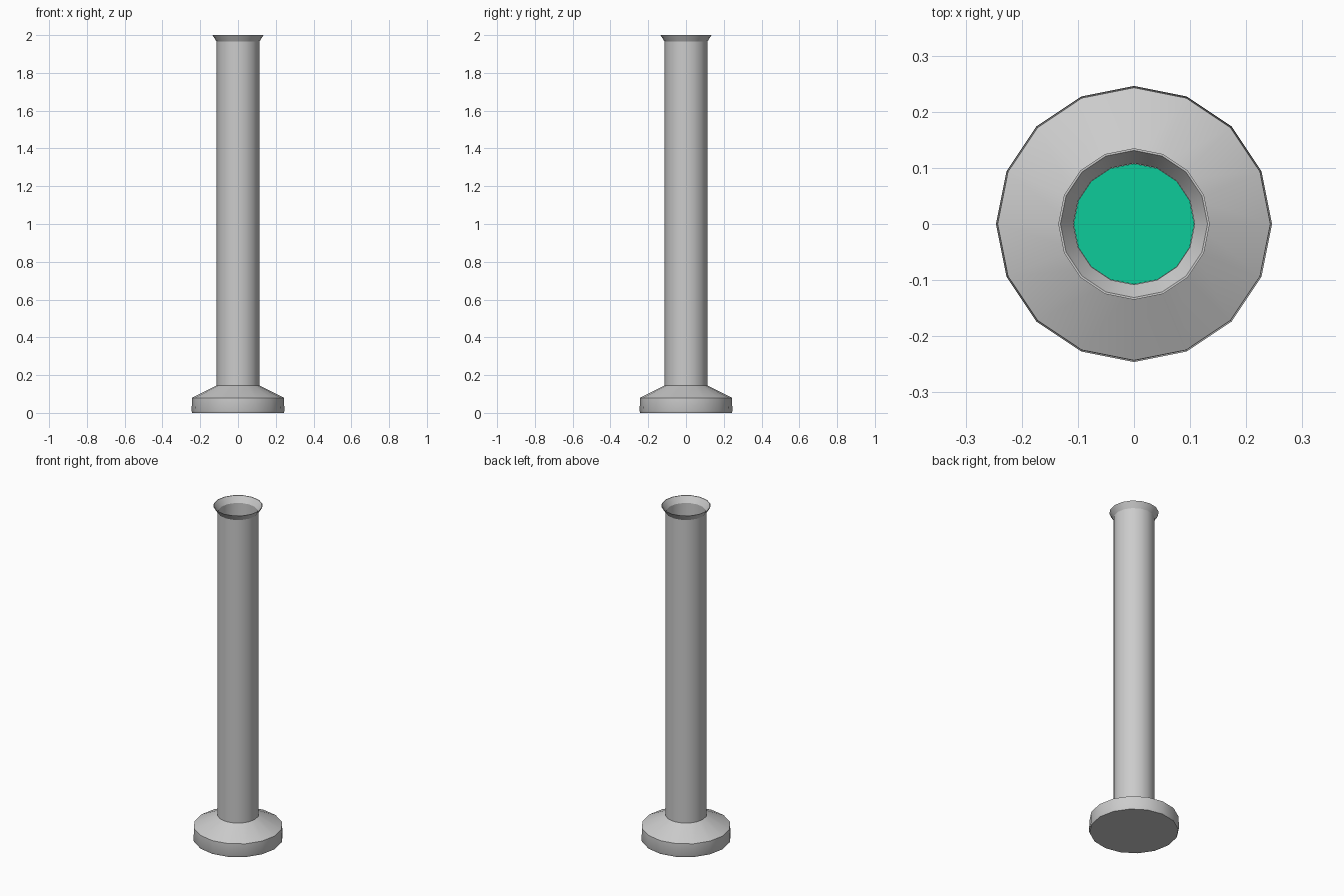
import bpy, bmesh, math

if "Cube" in bpy.data.objects:
    bpy.data.objects.remove(bpy.data.objects["Cube"])

SIDES = 16


def lathe(name, profile):
    """Spin a (radius, z) profile around z; both ends are capped."""
    bm = bmesh.new()
    rings = []
    for r, z in profile:
        rings.append([bm.verts.new((r * math.cos(2 * math.pi * i / SIDES),
                                    r * math.sin(2 * math.pi * i / SIDES), z))
                      for i in range(SIDES)])
    for a, b in zip(rings, rings[1:]):
        for i in range(SIDES):
            j = (i + 1) % SIDES
            bm.faces.new((a[i], a[j], b[j], b[i]))
    bm.faces.new(rings[0][::-1])
    bm.faces.new(rings[-1])
    mesh = bpy.data.meshes.new(name)
    bm.to_mesh(mesh)
    bm.free()
    obj = bpy.data.objects.new(name, mesh)
    bpy.context.collection.objects.link(obj)
    bpy.ops.object.select_all(action='DESELECT')
    obj.select_set(True)
    bpy.context.view_layer.objects.active = obj
    bpy.ops.object.shade_smooth_by_angle(angle=math.radians(28))
    return obj


# Hollow vessel: foot, conical shoulder, tube, flared lip, then inner wall and floor
lathe("cylinder_vessel", [
    (0.242, 0.0), (0.246, 0.01), (0.243, 0.08), (0.113, 0.145),
    (0.113, 1.965), (0.135, 2.0), (0.131, 2.0),
    (0.108, 1.965), (0.108, 0.10),
])

# Green liquid inside the tube
liquid = lathe("liquid", [(0.1075, 0.105), (0.1075, 1.2)])
green = bpy.data.materials.new("green_liquid")
green.diffuse_color = (0.004, 0.60, 0.32, 1.0)
green.use_nodes = True
green.node_tree.nodes["Principled BSDF"].inputs["Base Color"].default_value = green.diffuse_color
liquid.data.materials.append(green)
